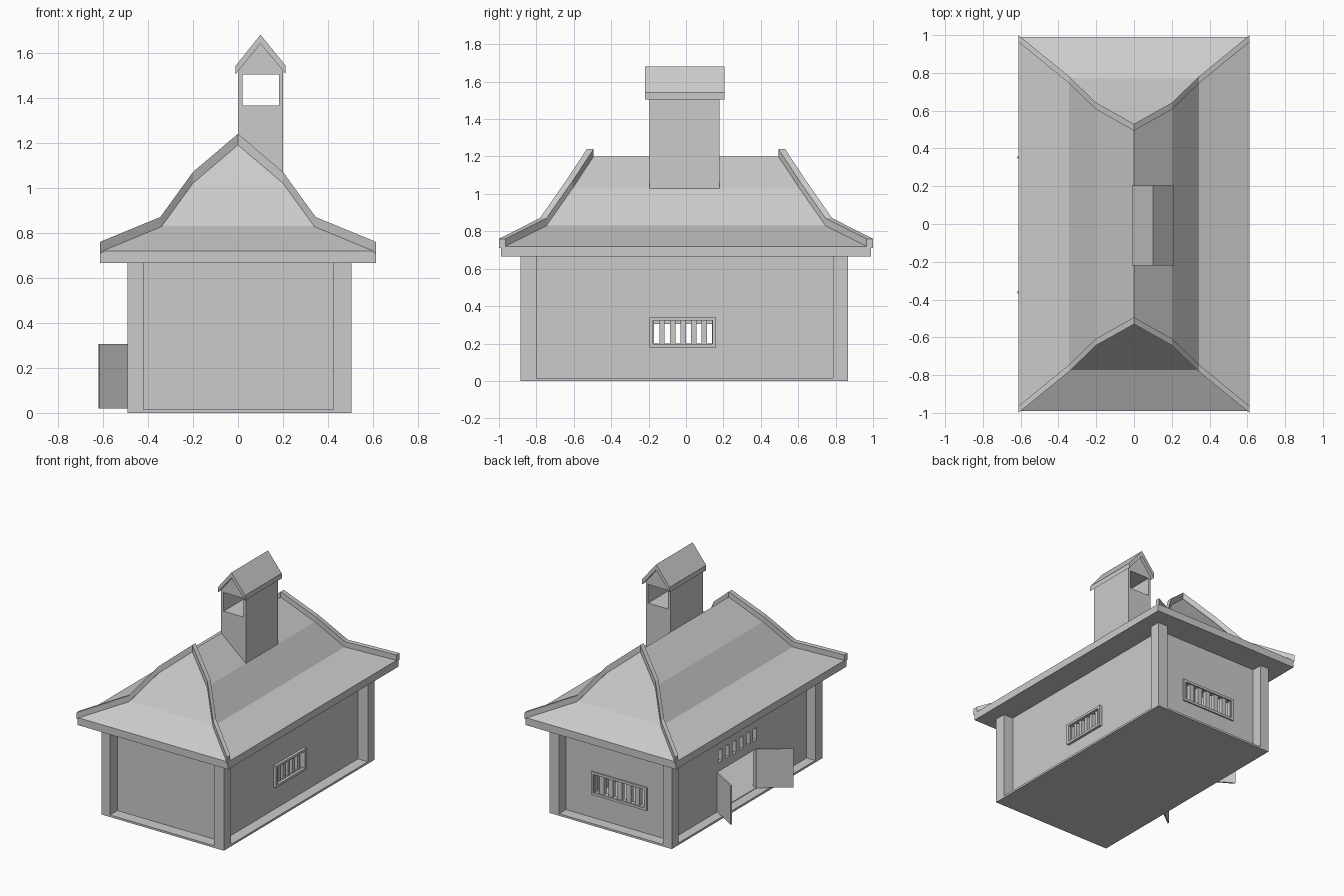
import bpy, bmesh

if "Cube" in bpy.data.objects:
    bpy.data.objects.remove(bpy.data.objects["Cube"])


def make(name, verts, faces):
    me = bpy.data.meshes.new(name)
    me.from_pydata(verts, [], faces)
    bm = bmesh.new()
    bm.from_mesh(me)
    bmesh.ops.remove_doubles(bm, verts=bm.verts, dist=1e-5)
    bmesh.ops.recalc_face_normals(bm, faces=bm.faces)
    bm.to_mesh(me)
    bm.free()
    ob = bpy.data.objects.new(name, me)
    bpy.context.collection.objects.link(ob)
    return ob


def loft(name, rings):
    """Closed skin through rings of four points."""
    faces = [(0, 1, 2, 3), tuple(4 * len(rings) - 4 + k for k in range(4))]
    for i in range(len(rings) - 1):
        for k in range(4):
            a, b = 4 * i + k, 4 * i + (k + 1) % 4
            faces.append((a, b, b + 4, a + 4))
    return make(name, [p for r in rings for p in r], faces)


def boxes(name, dims):
    """One mesh from boxes given as (x0, x1, y0, y1, z0, z1)."""
    verts, faces = [], []
    for x0, x1, y0, y1, z0, z1 in dims:
        n = len(verts)
        verts += [(x, y, z) for z in (z0, z1) for x, y in ((x0, y0), (x1, y0), (x1, y1), (x0, y1))]
        for f in ((0, 3, 2, 1), (4, 5, 6, 7), (0, 1, 5, 4), (1, 2, 6, 5), (2, 3, 7, 6), (3, 0, 4, 7)):
            faces.append(tuple(n + i for i in f))
    return make(name, verts, faces)


def extrude_y(name, profile, y0, y1):
    n = len(profile)
    verts = [(x, y, z) for y in (y0, y1) for x, z in profile]
    faces = [tuple(range(n)), tuple(range(n, 2 * n))]
    faces += [(i, (i + 1) % n, n + (i + 1) % n, n + i) for i in range(n)]
    return make(name, verts, faces)


def cut(ob, dims):
    cutter = boxes("cutter", dims)
    cutter.hide_render = True
    m = ob.modifiers.new("cut", 'BOOLEAN')
    m.operation, m.solver, m.object = 'DIFFERENCE', 'EXACT', cutter
    bpy.context.view_layer.objects.active = ob
    bpy.ops.object.modifier_apply(modifier=m.name)
    bpy.data.objects.remove(cutter)


def slots(a, b, n=6):
    """n slots with equal bars between a and b."""
    w = (b - a) / (2 * n - 1)
    return [(a + 2 * i * w, a + (2 * i + 1) * w) for i in range(n)]


# Base plate and corner posts
X0, X1, Y0, Y1, TOP = -0.49, 0.505, -0.885, 0.865, 0.67
boxes("floor_plate", [(X0, X1, Y0, Y1, 0, 0.015)])
for sx, xa, xb in (("left", X0, -0.42), ("right", 0.425, X1)):
    for sy, ya, yb in (("front", Y0, -0.80), ("back", 0.785, Y1)):
        boxes(f"{sy}_{sx}_post", [(xa, xb, ya, yb, 0.01, TOP)])

# Hollow walls, with doorway and slotted openings
walls = boxes("walls", [(-0.42, 0.425, -0.80, 0.785, 0.01, TOP)])
cut(walls, [(-0.39, 0.395, -0.77, 0.755, 0.02, 0.66)])
cut(walls, [(-0.45, -0.37, -0.22, 0.24, 0.02, 0.305)])
cut(walls, [(0.37, 0.45, a, b, 0.20, 0.325) for a, b in slots(-0.17, 0.14)])
cut(walls, [(-0.45, -0.37, a, b, 0.37, 0.46) for a, b in slots(-0.22, 0.22)])
cut(walls, [(a, b, 0.73, 0.80, 0.205, 0.335) for a, b in slots(-0.21, 0.19)])


# Raised frames around the side and back openings
def frame(a0, a1, z0, z1, t):
    return [(a0, a1, z0, z0 + t), (a0, a1, z1 - t, z1),
            (a0, a0 + t, z0 + t, z1 - t), (a1 - t, a1, z0 + t, z1 - t)]


boxes("side_window_frame", [(0.42, 0.445, a, b, c, d) for a, b, c, d in frame(-0.195, 0.16, 0.18, 0.34, 0.018)])
boxes("back_window_frame", [(a, b, 0.78, 0.795, c, d) for a, b, c, d in frame(-0.235, 0.215, 0.185, 0.355, 0.018)])

# Two open door leaves
for name, yh, yt in (("back_door_leaf", 0.24, 0.36), ("front_door_leaf", -0.22, -0.37)):
    d = 0.01 if yt > yh else -0.01
    loft(name, [[(-0.415, yh, z), (-0.615, yt, z), (-0.62, yt - d, z), (-0.42, yh - d, z)]
                for z in (0.02, 0.305)])

# Flared hip roof: half width, half depth and height of each level
levels = [(0.612, 0.99, 0.665), (0.612, 0.99, 0.72), (0.345, 0.772, 0.83), (0.20, 0.632, 1.03), (0, 0.52, 1.2)]
loft("hip_roof", [[(-x, -y, z), (x, -y, z), (x, y, z), (-x, y, z)] for x, y, z in levels])

# Raised ribs along the four hips
for sx in (-1, 1):
    for sy in (-1, 1):
        rings = []
        for x, y, z in levels[1:]:
            x, y = sx * x, sy * (y - 0.008)
            rings.append([(x, y - 0.018, z - 0.01), (x, y + 0.018, z - 0.01),
                          (x, y + 0.018, z + 0.04), (x, y - 0.018, z + 0.04)])
        loft("hip_rib_" + ("left" if sx < 0 else "right") + ("_front" if sy < 0 else "_back"), rings)

# Chimney with a tunnel through its head
tower = extrude_y("chimney", [(0, 1.0), (0.2, 1.0), (0.2, 1.53), (0.1, 1.645), (0, 1.53)], -0.195, 0.18)
cut(tower, [(0.02, 0.182, -0.3, 0.3, 1.365, 1.502)])

# Chimney gable cap
extrude_y("chimney_cap", [(-0.01, 1.505), (0.1, 1.64), (0.212, 1.505), (0.212, 1.542), (0.1, 1.68), (-0.01, 1.542)],
          -0.22, 0.205)
